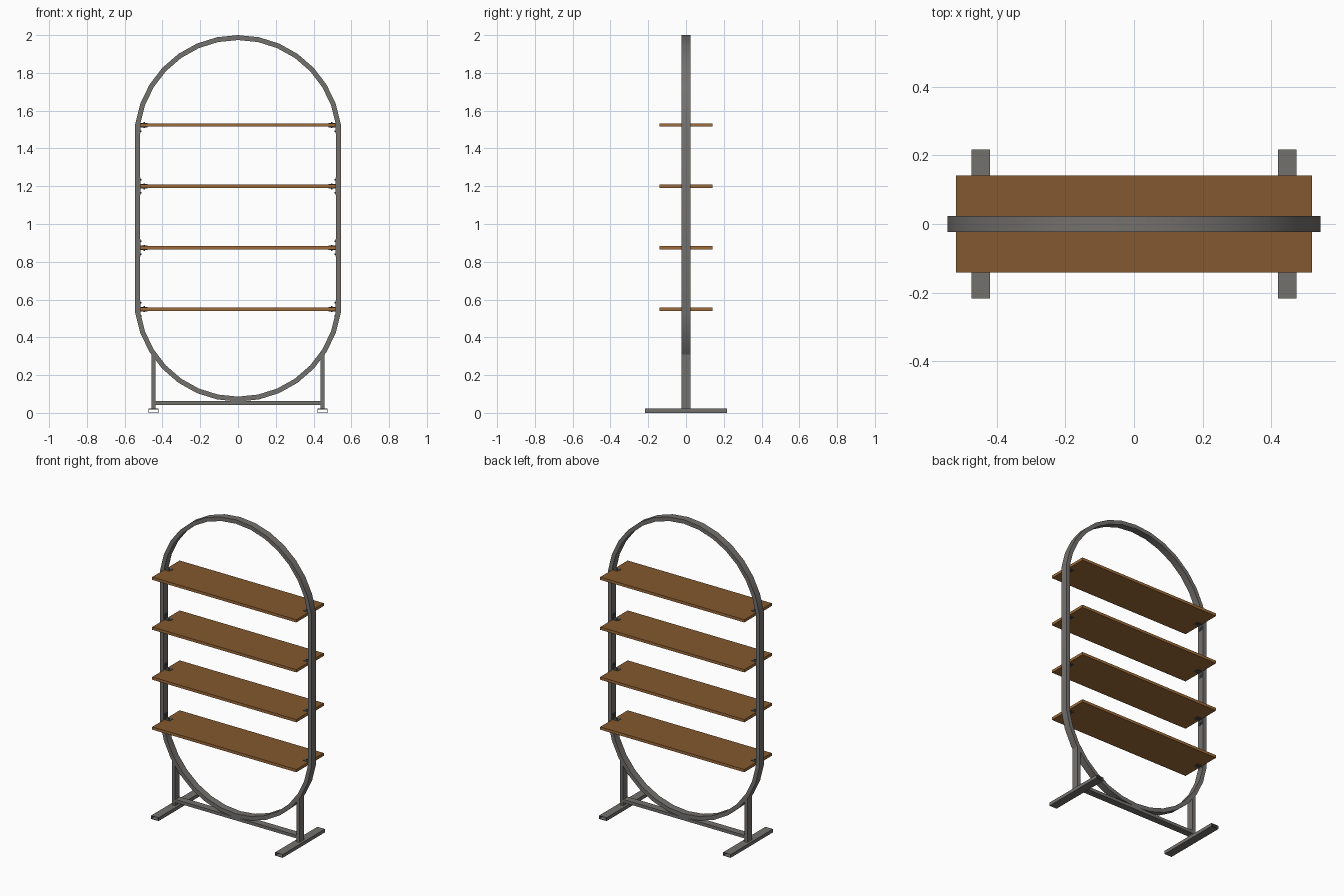
import bpy, bmesh
from math import sin, cos, radians

if "Cube" in bpy.data.objects:
    bpy.data.objects.remove(bpy.data.objects["Cube"])


def material(name, r, g, b):
    m = bpy.data.materials.new(name)
    m.use_nodes = True
    m.diffuse_color = (r, g, b, 1)
    bsdf = m.node_tree.nodes["Principled BSDF"]
    bsdf.inputs["Base Color"].default_value = (r, g, b, 1)
    bsdf.inputs["Roughness"].default_value = 0.6
    return m


METAL = material("grey metal", 0.175, 0.165, 0.155)
DARK = material("dark bracket metal", 0.085, 0.085, 0.085)
WOOD = material("brown wood", 0.23, 0.098, 0.029)
EDGE = material("light wood", 0.34, 0.145, 0.04)


def finish(name, bm, *mats):
    bmesh.ops.recalc_face_normals(bm, faces=bm.faces)
    me = bpy.data.meshes.new(name)
    bm.to_mesh(me)
    bm.free()
    for m in mats:
        me.materials.append(m)
    ob = bpy.data.objects.new(name, me)
    bpy.context.collection.objects.link(ob)
    return ob


def add_box(bm, x, y, z):
    """Box from three (low, high) ranges."""
    v = bmesh.ops.create_cube(bm, size=1)["verts"]
    for p in v:
        p.co = [(a + b) / 2 + c * (b - a) for (a, b), c in zip((x, y, z), p.co)]


def box(name, mat, x, y, z):
    bm = bmesh.new()
    add_box(bm, x, y, z)
    return finish(name, bm, mat)


def rings(name, mat, loops):
    """Skin a closed chain of four-point cross-sections."""
    bm = bmesh.new()
    vs = [[bm.verts.new(p) for p in loop] for loop in loops]
    for i in range(len(vs)):
        a, b = vs[i], vs[(i + 1) % len(vs)]
        for j in range(4):
            k = (j + 1) % 4
            bm.faces.new((a[j], a[k], b[k], b[j]))
    return finish(name, bm, mat)


# Oval frame: two arcs joined by straight uprights, smooth along the tube
RADIUS, TUBE, DEPTH = 0.55, 0.026, 0.023
START, STEPS = 8.2, 14
sections = []
for centre, sign in ((1.45, 1), (0.61, -1)):
    for i in range(STEPS + 1):
        a = radians(START + (180 - 2 * START) * i / STEPS)
        loop = []
        for r, y in ((RADIUS, -DEPTH), (RADIUS, DEPTH),
                     (RADIUS - TUBE, DEPTH), (RADIUS - TUBE, -DEPTH)):
            loop.append((sign * r * cos(a), y, centre + sign * r * sin(a)))
        sections.append(loop)
frame = rings("oval_frame", METAL, sections)
bpy.ops.object.select_all(action="DESELECT")
frame.select_set(True)
bpy.context.view_layer.objects.active = frame
bpy.ops.object.shade_smooth_by_angle(angle=radians(30))

# Shelves: brown top, lighter edges and underside, with corner brackets
SHELF_X, SHELF_Y, THICK = 0.519, 0.141, 0.009
for n in range(4):
    z = 0.549 + n * 0.325
    shelf = box(f"shelf_{n + 1}", WOOD, (-SHELF_X, SHELF_X),
                (-SHELF_Y, SHELF_Y), (z - THICK, z + THICK))
    shelf.data.materials.append(EDGE)
    for f in shelf.data.polygons:
        f.material_index = int(f.normal.z < 0.5)
    for s, side in ((1, "left"), (-1, "right")):
        bm = bmesh.new()
        for t in (1, -1):
            def part(x0, x1, y, z0, z1):
                add_box(bm, sorted((s * x0, s * x1)), (-y, y),
                        sorted((z + t * z0, z + t * z1)))
            part(0.480, 0.519, 0.016, THICK, 0.012)    # leg on shelf
            part(0.516, 0.521, 0.016, THICK, 0.046)    # leg on frame
            part(0.492, 0.500, 0.005, 0.012, 0.016)    # shelf bolt
            part(0.512, 0.516, 0.005, 0.030, 0.038)    # frame bolt
        finish(f"{side}_bracket_{n + 1}", bm, DARK)

# Stand: posts, open-ended hollow feet and a cross bar
POST = 0.447
for s, side in ((1, "left"), (-1, "right")):
    c = s * POST
    box(f"{side}_post", METAL, (c - 0.011, c + 0.011), (-DEPTH, DEPTH), (0.022, 0.32))
    loops = []
    for y, w, h in ((-0.217, 0.027, 0.011), (0.217, 0.027, 0.011),
                    (0.217, 0.024, 0.008), (-0.217, 0.024, 0.008)):
        loops.append([(c + i * w, y, 0.011 + j * h)
                      for i, j in ((-1, -1), (1, -1), (1, 1), (-1, 1))])
    rings(f"{side}_foot", METAL, loops)
box("cross_bar", METAL, (0.011 - POST, POST - 0.011), (-DEPTH, DEPTH), (0.043, 0.063))
